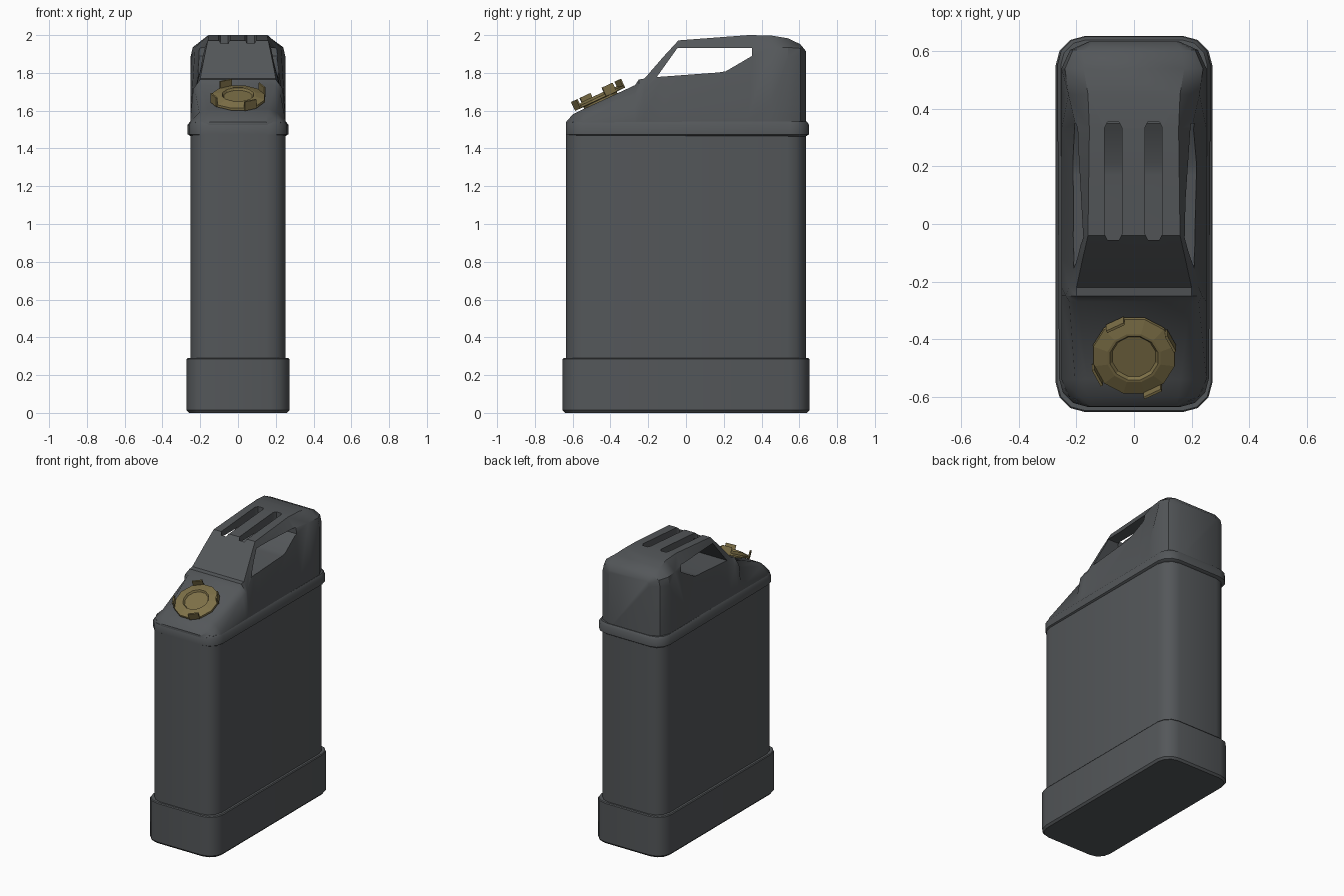
import bpy, bmesh, math
from mathutils import Matrix, Vector

if "Cube" in bpy.data.objects:
    bpy.data.objects.remove(bpy.data.objects["Cube"])


def material(name, rgb):
    m = bpy.data.materials.new(name)
    m.diffuse_color = (*rgb, 1)
    m.use_nodes = True
    m.node_tree.nodes["Principled BSDF"].inputs["Base Color"].default_value = m.diffuse_color
    return m


GREY = material("dark grey metal", (0.088, 0.095, 0.101))
BRASS = material("dull brass", (0.21, 0.165, 0.065))


def loft(name, rings, mat):
    """Skin a list of equal-length closed rings and cap both ends."""
    bm = bmesh.new()
    rows = [[bm.verts.new(p) for p in ring] for ring in rings]
    n = len(rows[0])
    for a, b in zip(rows, rows[1:]):
        for i in range(n):
            j = (i + 1) % n
            bm.faces.new((a[i], a[j], b[j], b[i]))
    bm.faces.new(rows[0])
    bm.faces.new(rows[-1])
    bmesh.ops.recalc_face_normals(bm, faces=bm.faces)
    me = bpy.data.meshes.new(name)
    bm.to_mesh(me)
    bm.free()
    ob = bpy.data.objects.new(name, me)
    bpy.context.collection.objects.link(ob)
    me.materials.append(mat)
    return ob


def select(ob):
    bpy.ops.object.select_all(action='DESELECT')
    ob.select_set(True)
    bpy.context.view_layer.objects.active = ob


def smooth(ob, deg=35):
    select(ob)
    bpy.ops.object.shade_smooth_by_angle(angle=math.radians(deg))


def cut(ob, cutter):
    select(ob)
    m = ob.modifiers.new("cut", 'BOOLEAN')
    m.object = cutter
    m.operation = 'DIFFERENCE'
    bpy.ops.object.modifier_apply(modifier=m.name)
    bpy.data.objects.remove(cutter)


def outline(hx, hy, r, z, seg=3):
    """Rounded rectangle in plan."""
    pts = []
    for k, (sx, sy) in enumerate(((1, 1), (-1, 1), (-1, -1), (1, -1))):
        for i in range(seg + 1):
            a = math.pi / 2 * (k + i / seg)
            pts.append((sx * (hx - r) + r * math.cos(a), sy * (hy - r) + r * math.sin(a), z))
    return pts


# main tank
smooth(loft("tank_body", [outline(0.252, 0.635, 0.1, z) for z in (0.25, 1.53)], GREY))

# wider foot with small bevels
smooth(loft("base_foot", [outline(0.272 - d, 0.653 - d, 0.1 - d, z) for d, z in
                          ((0.012, 0), (0, 0.014), (0, 0.284), (0.005, 0.29))], GREY))

# rim band, fading into the tank at the front
rings = []
for d, z in ((0.018, 1.463), (0, 1.475), (0, 1.525), (0.012, 1.542)):
    ring = outline(0.267 - d, 0.643 - d, 0.1 - d, z)
    rings.append([(x * (1 - 0.02 * (0.65 - y)), y + 0.009 * (1 if y > 0 else 0.2) + (0 if y > 0 else 0.006), z)
                  for x, y, z in ring])
smooth(loft("rim_band", rings, GREY))

# upper shell: y, then half-section: base x, wall top z, shoulder x z, top x z
stations = [
    (-0.635, 0.155, 1.535, 0.153, 1.538, 0.15, 1.54),
    (-0.600, 0.226, 1.540, 0.190, 1.565, 0.155, 1.58),
    (-0.540, 0.252, 1.545, 0.205, 1.590, 0.162, 1.61),
    (-0.270, 0.252, 1.560, 0.225, 1.690, 0.195, 1.735),
    (-0.250, 0.252, 1.570, 0.237, 1.715, 0.200, 1.765),
    (-0.220, 0.252, 1.570, 0.225, 1.715, 0.200, 1.77),
    (-0.120, 0.252, 1.570, 0.203, 1.810, 0.178, 1.885),
    (-0.040, 0.252, 1.570, 0.190, 1.900, 0.160, 1.972),
    (0.330, 0.252, 1.570, 0.200, 1.925, 0.155, 2.0),
    (0.450, 0.252, 1.650, 0.228, 1.935, 0.160, 1.998),
    (0.540, 0.252, 1.880, 0.240, 1.935, 0.175, 1.983),
    (0.605, 0.222, 1.890, 0.212, 1.930, 0.165, 1.952),
    (0.635, 0.155, 1.880, 0.152, 1.900, 0.145, 1.915),
]
rings = []
for y, bx, wz, sx, sz, tx, tz in stations:
    half = [(bx, 1.5), (bx, wz), (sx, sz), (tx, tz)]
    rings.append([(x, y, z) for x, z in half] + [(-x, y, z) for x, z in reversed(half)])
shell = loft("upper_shell_with_handle", rings, GREY)

# hand hole through the sides
hole = [(-0.155, 1.778), (-0.045, 1.932), (0.35, 1.932), (0.35, 1.89), (0.21, 1.808), (0.17, 1.802)]
cut(shell, loft("hand_hole_cutter", [[(x, y, z) for y, z in hole] for x in (-0.4, 0.4)], GREY))

# two finger slots in the top of the handle
for cx in (-0.072, 0.068):
    ring = [(-0.02, -0.055), (0.02, -0.055), (0.03, -0.035), (0.03, 0.335),
            (0.02, 0.355), (-0.02, 0.355), (-0.03, 0.335), (-0.03, -0.035)]
    cut(shell, loft("slot_cutter", [[(cx + x, y, z) for x, y in ring] for z in (1.91, 2.1)], GREY))
smooth(shell)

# cap on the sloping front panel
tilt = Matrix.Translation((0, -0.452, 1.655)) @ Matrix.Rotation(math.radians(25), 4, 'X')


def circle(r, z, n=12):
    return [tilt @ Vector((r * math.cos(2 * math.pi * (i + 0.5) / n),
                           r * math.sin(2 * math.pi * (i + 0.5) / n), z)) for i in range(n)]


loft("cap", [circle(r, z) for r, z in ((0.10, -0.01), (0.10, 0.005), (0.148, 0.008), (0.146, 0.02),
                                       (0.095, 0.034), (0.086, 0.034), (0.078, 0.022))], BRASS)

# four upright grip tabs round the cap edge
for k in range(4):
    turn = tilt @ Matrix.Rotation(math.radians(27 + 90 * k), 4, 'Z')
    loft("cap_tab_%d" % (k + 1),
         [[turn @ Vector((x, s * 0.034, z)) for x, s in ((0.138, -1), (0.147, -1), (0.147, 1), (0.138, 1))]
          for z in (0.006, 0.058)], BRASS)
